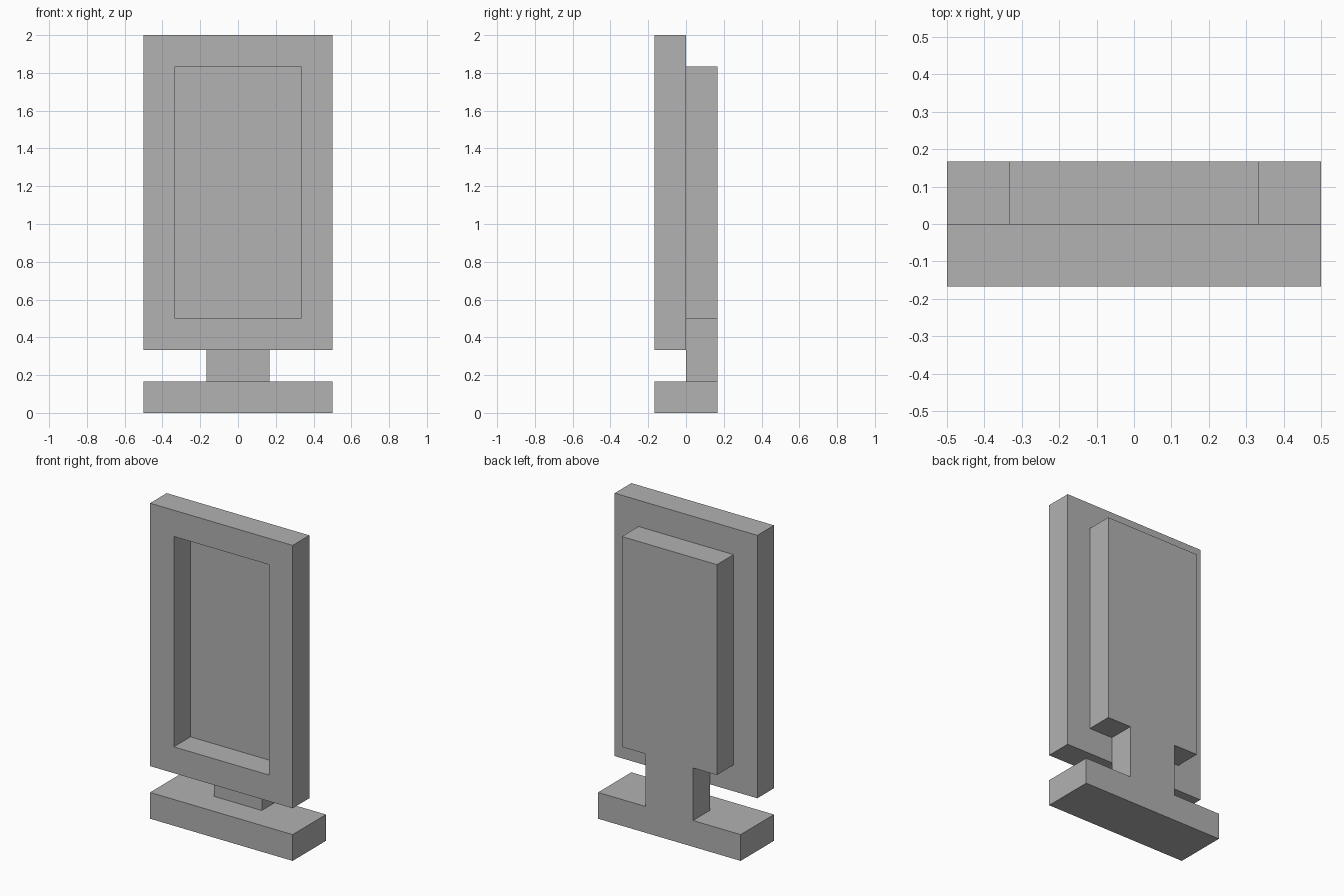
import bpy
import bmesh

cube = bpy.data.objects.get("Cube")
if cube:
    bpy.data.objects.remove(cube, do_unlink=True)

U = 1 / 6  # module that every part is sized by

grey = bpy.data.materials.new("plain grey")
grey.use_nodes = True
colour = (0.445, 0.445, 0.445, 1)
grey.diffuse_color = colour
grey.node_tree.nodes["Principled BSDF"].inputs["Base Color"].default_value = colour


def finish(bm, name):
    bmesh.ops.recalc_face_normals(bm, faces=bm.faces)
    mesh = bpy.data.meshes.new(name)
    bm.to_mesh(mesh)
    bm.free()
    mesh.materials.append(grey)
    obj = bpy.data.objects.new(name, mesh)
    bpy.context.collection.objects.link(obj)


def outline_face(bm, points, y):
    return bm.faces.new([bm.verts.new((x * U, y * U, z * U)) for x, z in points])


def extrude(bm, faces, dy):
    new = bmesh.ops.extrude_face_region(bm, geom=faces, use_keep_orig=True)["geom"]
    verts = [v for v in new if isinstance(v, bmesh.types.BMVert)]
    bmesh.ops.translate(bm, verts=verts, vec=(0, dy * U, 0))


# Front frame: a rectangular ring, one module deep
bm = bmesh.new()
outer = [(-3, 2), (3, 2), (3, 12), (-3, 12)]
inner = [(-2, 3), (2, 3), (2, 11), (-2, 11)]
rings = [[bm.verts.new((x * U, -U, z * U)) for x, z in pts] for pts in (outer, inner)]
ring_faces = []
for i in range(4):
    j = (i + 1) % 4
    ring_faces.append(bm.faces.new((rings[0][i], rings[0][j], rings[1][j], rings[1][i])))
extrude(bm, ring_faces, 1)
finish(bm, "front_frame")

# Back panel, neck and foot in one mirrored outline
bm = bmesh.new()
half = [(3, 0), (3, 1), (1, 1), (1, 3), (2, 3), (2, 11)]
outline = half + [(-x, z) for x, z in reversed(half)]
front = outline_face(bm, outline, 0)
extrude(bm, [front], 1)

# Foot reaches forward under the frame
bm.faces.ensure_lookup_table()
front = next(f for f in bm.faces if all(abs(v.co.y) < 1e-5 for v in f.verts))
edge_ends = [v for v in front.verts if abs(v.co.x) < 1.1 * U and abs(v.co.z - U) < 1e-5]
bmesh.ops.connect_verts(bm, verts=edge_ends)
foot = min((f for f in bm.faces if all(abs(v.co.y) < 1e-5 for v in f.verts)),
           key=lambda f: f.calc_center_median().z)
new = bmesh.ops.extrude_face_region(bm, geom=[foot])["geom"]
bmesh.ops.translate(bm, verts=[v for v in new if isinstance(v, bmesh.types.BMVert)],
                    vec=(0, -U, 0))
bmesh.ops.recalc_face_normals(bm, faces=bm.faces)
bmesh.ops.dissolve_limit(bm, angle_limit=0.01, verts=bm.verts, edges=bm.edges)
finish(bm, "back_panel_and_stand")
